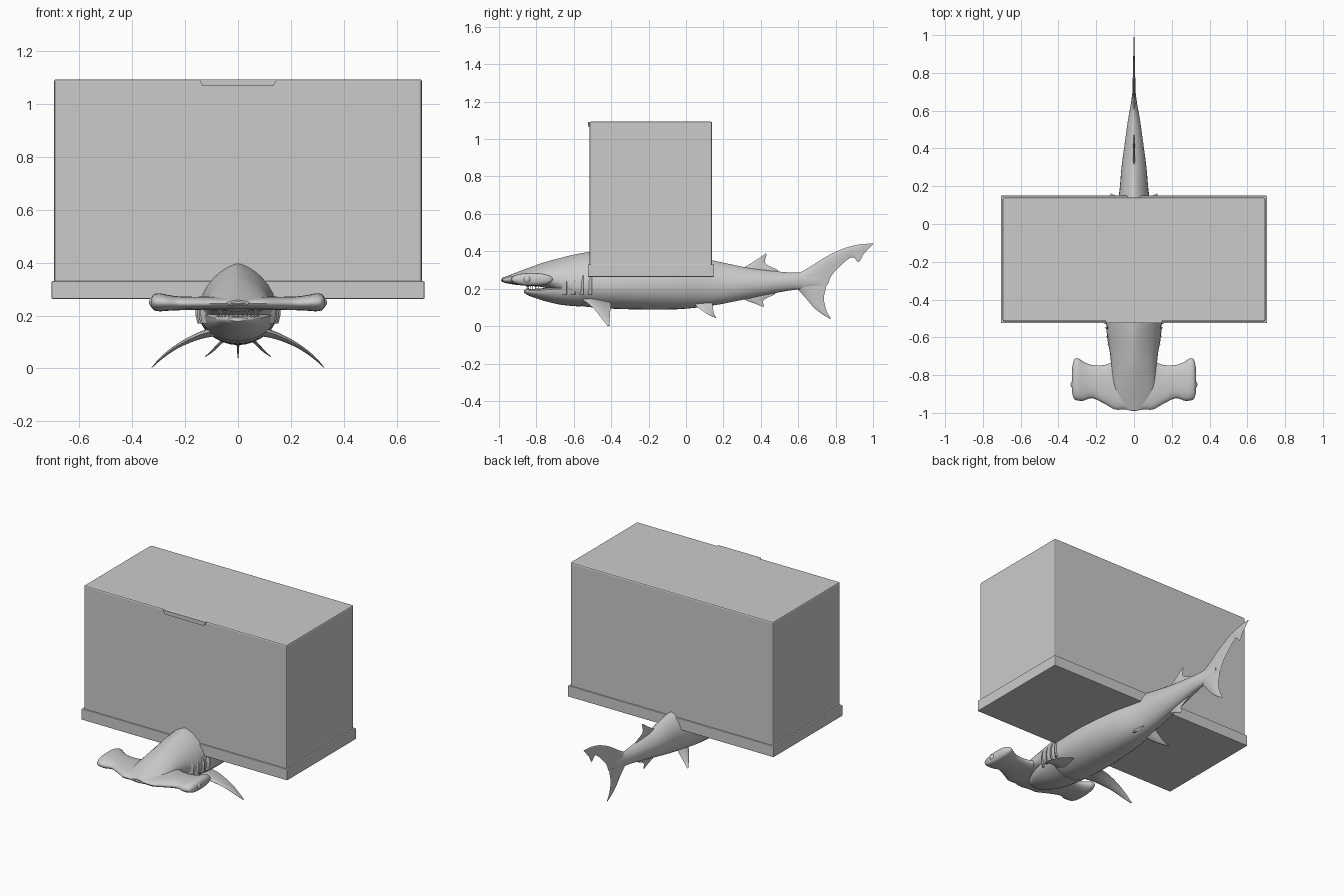
import bpy, bmesh, math
from mathutils import Vector

if "Cube" in bpy.data.objects:
    bpy.data.objects.remove(bpy.data.objects["Cube"])

grey = bpy.data.materials.new("plain grey")
grey.diffuse_color = (0.6, 0.6, 0.6, 1)
grey.use_nodes = True
grey.node_tree.nodes["Principled BSDF"].inputs["Base Color"].default_value = grey.diffuse_color


def finish(name, bm, smooth=40):
    bmesh.ops.recalc_face_normals(bm, faces=bm.faces)
    me = bpy.data.meshes.new(name)
    bm.to_mesh(me)
    bm.free()
    ob = bpy.data.objects.new(name, me)
    bpy.context.collection.objects.link(ob)
    me.materials.append(grey)
    if smooth:
        bpy.ops.object.select_all(action='DESELECT')
        ob.select_set(True)
        bpy.context.view_layer.objects.active = ob
        bpy.ops.object.shade_smooth_by_angle(angle=math.radians(smooth))
    return ob


def loft(name, rings, smooth=40):
    """Skin closed rings and cap both ends."""
    bm = bmesh.new()
    vs = [[bm.verts.new(p) for p in r] for r in rings]
    n = len(vs[0])
    for a, b in zip(vs, vs[1:]):
        for i in range(n):
            j = (i + 1) % n
            bm.faces.new((a[i], a[j], b[j], b[i]))
    bm.faces.new(vs[0])
    bm.faces.new(vs[-1])
    return finish(name, bm, smooth)


def refine(st, k=4):
    """Catmull-Rom subdivision of a list of number tuples."""
    out = []
    for i in range(len(st) - 1):
        p = [st[max(i - 1, 0)], st[i], st[i + 1], st[min(i + 2, len(st) - 1)]]
        for s in range(k):
            t = s / k
            out.append(tuple(
                b + 0.5 * t * (c - a + t * (2 * a - 5 * b + 4 * c - d + t * (3 * (b - c) + d - a)))
                for a, b, c, d in zip(*p)))
    return out + [st[-1]]


def body_ring(y, top, mid, low, w, n=32, power=1.4):
    pts = []
    for i in range(n):
        a = 2 * math.pi * i / n
        c, s = math.cos(a), math.sin(a)
        p = power if s > 0 else 1.0
        x = math.copysign(abs(c) ** p, c) * w
        pts.append((x, y, mid + s * ((top - mid) if s > 0 else (mid - low))))
    return pts


def fin(name, stations, normal, mirror=False):
    """Stations: leading point, trailing point, half thickness."""
    flat = refine([tuple(a) + tuple(b) + (t,) for a, b, t in stations])
    for side in ((1, -1) if mirror else (1,)):
        rings = []
        for f in flat:
            a, b, t = Vector(f[:3]), Vector(f[3:6]), f[6]
            up = Vector(normal) * t
            ring = [a.lerp(b, u) + up * h for u, h in
                    ((0, 0), (.08, .6), (.3, 1), (.65, .6), (1, 0), (.65, -.6), (.3, -1), (.08, -.6))]
            rings.append([(p.x * side, p.y, p.z) for p in ring])
        loft(name + ("_right" if side > 0 else "_left") * mirror, rings, 50)


def box(name, lo, hi, bevel):
    bm = bmesh.new()
    bmesh.ops.create_cube(bm, size=1)
    for v in bm.verts:
        v.co = [lo[i] + (v.co[i] + .5) * (hi[i] - lo[i]) for i in range(3)]
    bmesh.ops.bevel(bm, geom=bm.edges[:], offset=bevel, segments=2, profile=.5, affect='EDGES')
    return finish(name, bm, 0)


# Tank with base trim and lid handle
box("tank", (-.695, -.515, .267), (.695, .14, 1.093), .008)
box("tank_base", (-.705, -.525, .263), (.705, .15, .33), .004)
loft("lid_handle", [[(-.147, y, 1.092), (.147, y, 1.092), (.133, y, 1.068), (-.133, y, 1.068)]
                    for y in (-.525, -.5)], 0)

# Shark body: y, top, widest height, bottom, half width
body = [(-.985, .258, .248, .238, .04), (-.93, .278, .25, .224, .09), (-.86, .305, .25, .216, .115),
        (-.76, .34, .25, .207, .12), (-.68, .362, .24, .17, .128), (-.6, .382, .22, .12, .142),
        (-.5, .398, .215, .1, .148), (-.3, .41, .22, .09, .15), (-.05, .39, .22, .09, .125),
        (.14, .352, .22, .11, .082), (.3, .318, .225, .14, .066), (.42, .3, .23, .165, .05),
        (.55, .287, .237, .19, .032), (.64, .285, .24, .2, .016), (.72, .28, .245, .215, .006)]
loft("shark_body", [body_ring(*s) for s in refine(body)])

# Hammer head: x, front y, back y, centre z, half thickness
half = [(.0, -.99, -.7, .246, .026), (.05, -.982, -.7, .246, .026), (.1, -.982, -.72, .246, .026),
        (.15, -.955, -.745, .246, .025), (.22, -.922, -.747, .246, .026), (.265, -.935, -.73, .248, .03),
        (.295, -.935, -.712, .25, .034), (.318, -.925, -.72, .25, .03), (.329, -.89, -.77, .25, .016)]
rings = []
for x, f, b, z, t in refine([(-s[0],) + s[1:] for s in half[:0:-1]] + half, 3):
    ring = []
    for i in range(20):
        a = 2 * math.pi * i / 20
        c, s = math.cos(a), math.sin(a)
        ring.append((x, (f + b) / 2 + math.copysign(abs(c) ** .8, c) * (b - f) / 2, z + s * t))
    rings.append(ring)
loft("hammer_head", rings, 60)

# Eyes on the hammer tips
for side in (-1, 1):
    bm = bmesh.new()
    bmesh.ops.create_uvsphere(bm, u_segments=12, v_segments=8, radius=.02)
    for v in bm.verts:
        v.co = (v.co.x * .7 + side * .322, v.co.y - .85, v.co.z + .25)
    finish("eye_right" if side > 0 else "eye_left", bm)

# Lower jaw
jaw = [(-.865, .192, .188, .178, .03), (-.845, .197, .188, .165, .06), (-.8, .2, .19, .148, .085),
       (-.74, .205, .195, .13, .108), (-.66, .21, .2, .113, .125), (-.56, .22, .2, .104, .138)]
loft("lower_jaw", [body_ring(*s, power=.8) for s in refine(jaw)])

# Teeth around the upper and lower mouth rims
for label, z, tip in (("upper_teeth", .218, .2), ("lower_teeth", .192, .209)):
    bm = bmesh.new()
    for i in range(13):
        a = math.radians(-75 + 150 * i / 12)
        x, y = .08 * math.sin(a), -.765 - .085 * math.cos(a)
        base = [bm.verts.new((x + .006 * math.cos(k), y + .004 * math.sin(k), z))
                for k in (0, math.pi / 2, math.pi, 1.5 * math.pi)]
        top = bm.verts.new((x, y, tip))
        bm.faces.new(base)
        for k in range(4):
            bm.faces.new((base[k], base[(k + 1) % 4], top))
    finish(label, bm, 0)

# Gill flaps
for side in (-1, 1):
    for k in range(4):
        y = -.65 + .045 * k
        w = .134 + .006 * k
        rings = []
        for z, s in ((.17, .955), (.2, 1.0), (.235, 1.0), (.27, .9), (.3, .74)):
            x = w * s
            rings.append([(side * (x - .02), y - .02, z), (side * (x + .008), y + .012, z),
                          (side * (x - .02), y + .014, z)])
        loft("gill_flap_%s_%d" % ("right" if side > 0 else "left", k + 1), rings)

# Paired fins
fin("pectoral_fin", [((.08, -.57, .145), (.08, -.4, .13), .018), ((.15, -.53, .125), (.15, -.4, .115), .013),
                     ((.23, -.485, .085), (.23, -.405, .08), .008), ((.29, -.45, .04), (.29, -.408, .037), .005),
                     ((.327, -.42, .002), (.327, -.408, .001), .001)], (.4, 0, .92), True)
fin("pelvic_fin", [((.035, .03, .13), (.035, .14, .13), .008), ((.07, .07, .095), (.07, .145, .09), .006),
                   ((.1, .115, .065), (.1, .152, .06), .004), ((.125, .155, .045), (.125, .163, .043), .001)],
    (.6, 0, .8), True)

# Fins on the centre line
fin("rear_dorsal_fin", [((0, .29, .305), (0, .48, .285), .007), ((0, .33, .325), (0, .49, .3), .006),
                        ((0, .37, .35), (0, .425, .335), .005), ((0, .425, .388), (0, .432, .384), .001)], (1, 0, 0))
fin("anal_fin", [((0, .29, .16), (0, .47, .185), .007), ((0, .32, .138), (0, .475, .17), .006),
                 ((0, .365, .122), (0, .415, .14), .004), ((0, .41, .104), (0, .418, .107), .001)], (1, 0, 0))
fin("tail_upper_lobe", [((0, .59, .275), (0, .66, .2), .016), ((0, .66, .315), (0, .745, .21), .009),
                        ((0, .75, .372), (0, .785, .28), .007), ((0, .83, .41), (0, .882, .368), .005),
                        ((0, .875, .425), (0, .922, .342), .004), ((0, .93, .437), (0, .95, .385), .003),
                        ((0, .998, .442), (0, 1.0, .438), .001)], (1, 0, 0))
fin("tail_lower_lobe", [((0, .59, .205), (0, .68, .275), .014), ((0, .64, .15), (0, .745, .22), .008),
                        ((0, .685, .098), (0, .737, .15), .006), ((0, .73, .063), (0, .75, .085), .004),
                        ((0, .772, .038), (0, .774, .042), .001)], (1, 0, 0))
